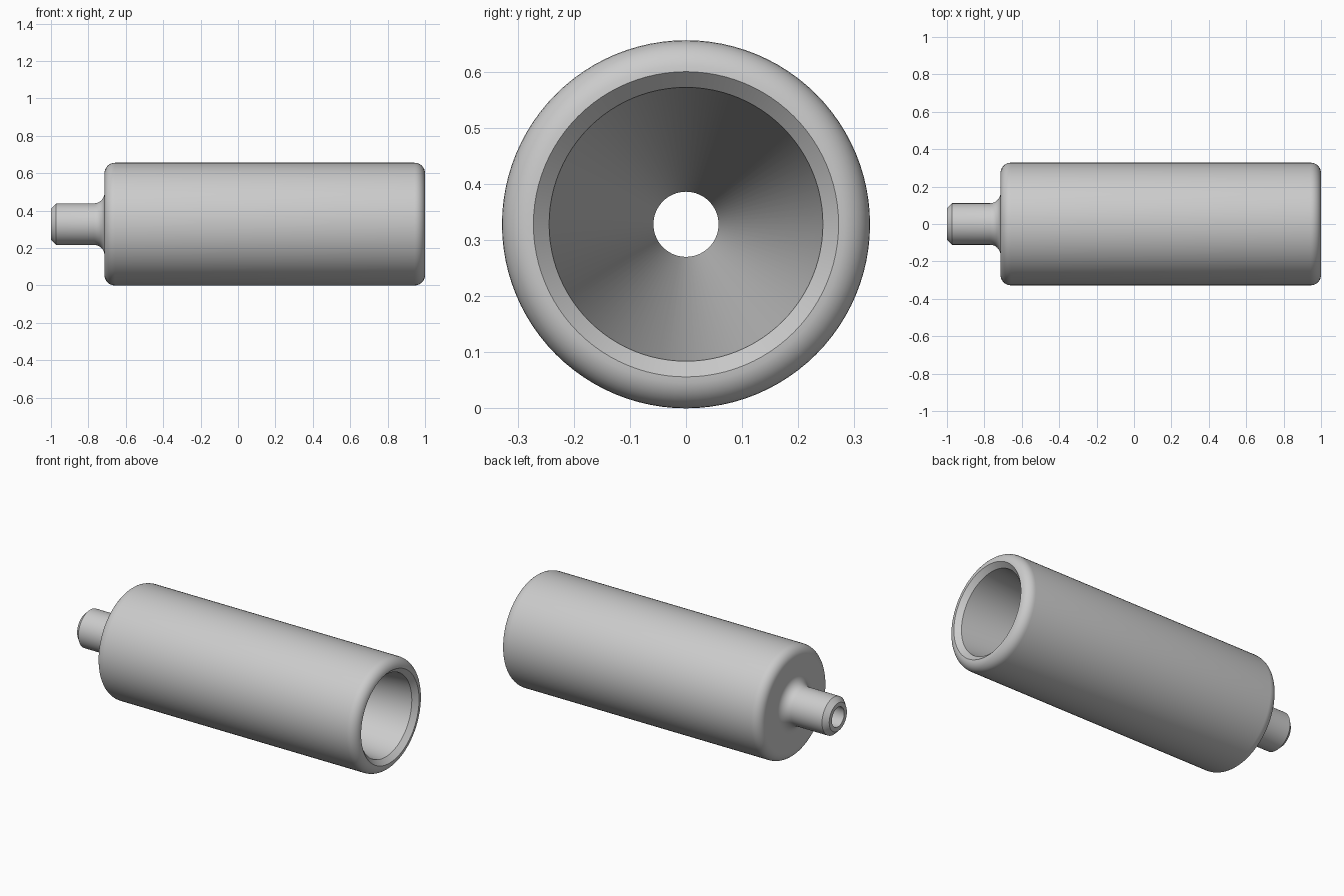
import bpy, bmesh
from math import radians, sin, cos, pi
from mathutils import Matrix, Vector

cube = bpy.data.objects.get("Cube")
if cube:
    bpy.data.objects.remove(cube)

R = 0.328        # body radius, also the height of the axis
NECK = 0.111     # stem radius
ROUND = 0.056    # rounding of the body and stem root
CHAMFER = 0.028
SHOULDER = -0.714
SEGMENTS = 96

grey = bpy.data.materials.new("light_grey")
grey.use_nodes = True
colour = (0.6, 0.6, 0.6, 1)
grey.diffuse_color = colour
grey.node_tree.nodes["Principled BSDF"].inputs["Base Color"].default_value = colour


def arc(x, r, start, end, steps=8):
    """Quarter-round points about (x, r), as (axial, radial) pairs."""
    angles = [radians(start + (end - start) * i / steps) for i in range(steps + 1)]
    return [(x + ROUND * cos(a), r + ROUND * sin(a)) for a in angles]


# Closed half-section: stem, root fillet, rounded body, mouth, tapered bore
profile = [(-1, NECK - CHAMFER), (-1 + CHAMFER, NECK)]
profile += arc(SHOULDER - ROUND, NECK + ROUND, -90, 0)
profile += arc(SHOULDER + ROUND, R - ROUND, 180, 90)
profile += arc(1 - ROUND, R - ROUND, 90, 0)
profile += [(1 - CHAMFER, R - ROUND - CHAMFER), (-1, 0.058)]

# Revolve the section around the long axis
bm = bmesh.new()
verts = [bm.verts.new((x, 0, r)) for x, r in profile]
edges = [bm.edges.new((v, verts[(i + 1) % len(verts)])) for i, v in enumerate(verts)]
bmesh.ops.spin(bm, geom=verts + edges, cent=(0, 0, 0), axis=(1, 0, 0),
               angle=2 * pi, steps=SEGMENTS, use_duplicate=False)
bmesh.ops.remove_doubles(bm, verts=bm.verts, dist=0.0005)
bmesh.ops.recalc_face_normals(bm, faces=bm.faces)
bmesh.ops.transform(bm, matrix=Matrix.Translation(Vector((0, 0, R))), verts=bm.verts)

mesh = bpy.data.meshes.new("hollow_sleeve")
bm.to_mesh(mesh)
bm.free()
mesh.materials.append(grey)
sleeve = bpy.data.objects.new("hollow_sleeve", mesh)
bpy.context.collection.objects.link(sleeve)

# Smooth curves, crisp chamfers
bpy.ops.object.select_all(action='DESELECT')
sleeve.select_set(True)
bpy.context.view_layer.objects.active = sleeve
bpy.ops.object.shade_smooth_by_angle(angle=radians(30))
